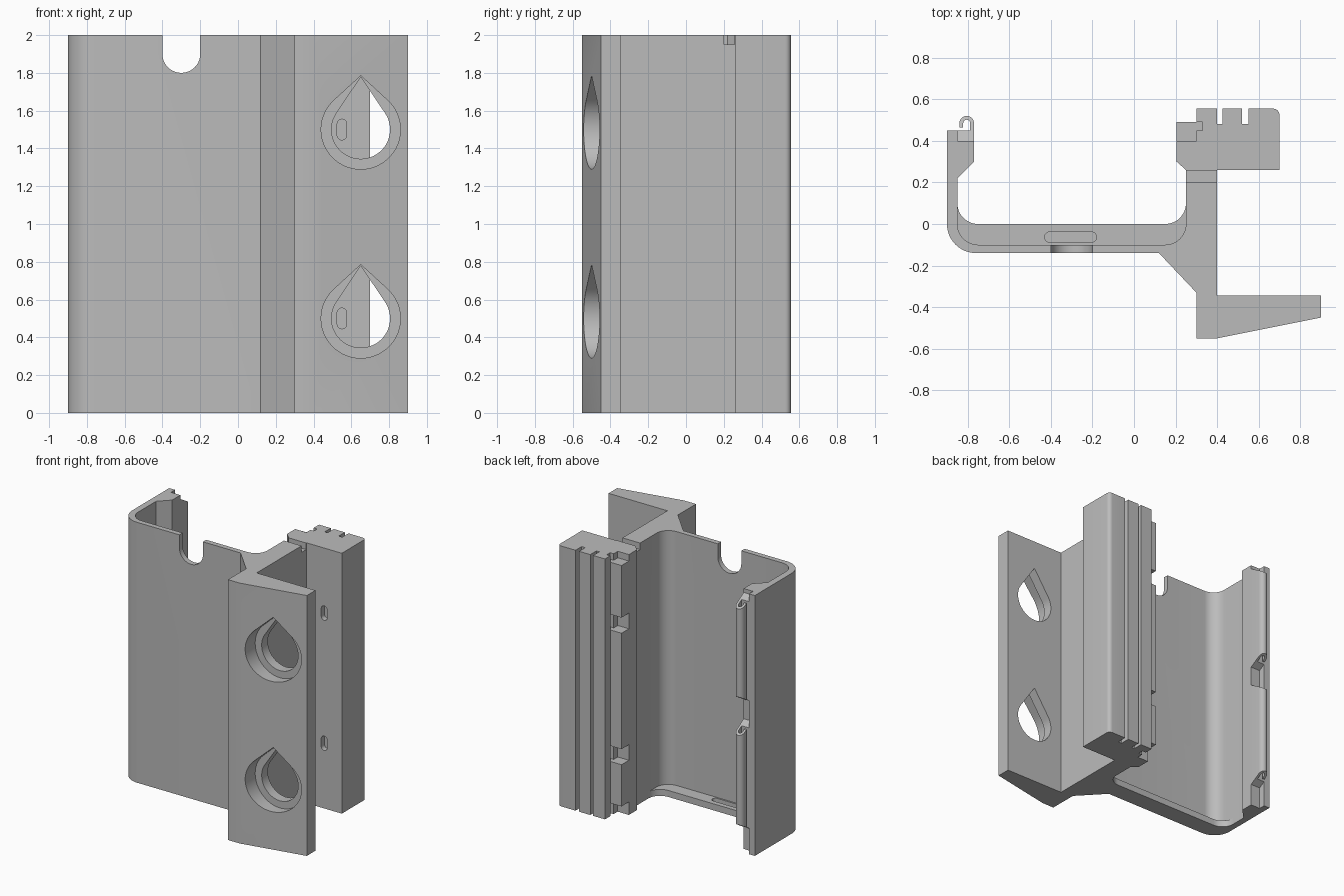
import bpy, bmesh
from math import sin, cos, acos, radians, degrees

cube = bpy.data.objects.get("Cube")
if cube:
    bpy.data.objects.remove(cube, do_unlink=True)

grey = bpy.data.materials.new("plain grey")
grey.use_nodes = True
grey.diffuse_color = (0.5, 0.5, 0.5, 1)
grey.node_tree.nodes["Principled BSDF"].inputs["Base Color"].default_value = (0.5, 0.5, 0.5, 1)


def arc(cx, cy, r, a0, a1, n=12):
    angles = [radians(a0 + (a1 - a0) * i / n) for i in range(n + 1)]
    return [(cx + r * cos(a), cy + r * sin(a)) for a in angles]


def obround(cx, cy, r, half, upright):
    """Slot outline with round ends."""
    if upright:
        return arc(cx, cy + half, r, 0, 180) + arc(cx, cy - half, r, 180, 360)
    return arc(cx + half, cy, r, -90, 90) + arc(cx - half, cy, r, 90, 270)


def teardrop(cx, cz, r, tip):
    t = degrees(acos(r / tip))
    return arc(cx, cz, r, 90 + t, 450 - t, 40) + [(cx, cz + tip)]


def prism(name, outline, lo, hi, axis="z", slope=0.0, base=0.0):
    """Extrude an outline along z or y; slope slants the two ends."""
    bm = bmesh.new()

    def ring(level, lean):
        if axis == "y":
            return [bm.verts.new((a, level, b)) for a, b in outline]
        return [bm.verts.new((a, b, level + lean * (b - base))) for a, b in outline]

    low, high = ring(lo, slope), ring(hi, -slope)
    bm.faces.new(low)
    bm.faces.new(high)
    n = len(outline)
    for i in range(n):
        j = (i + 1) % n
        bm.faces.new((low[i], low[j], high[j], high[i]))
    bmesh.ops.recalc_face_normals(bm, faces=bm.faces)
    mesh = bpy.data.meshes.new(name)
    bm.to_mesh(mesh)
    bm.free()
    mesh.materials.append(grey)
    obj = bpy.data.objects.new(name, mesh)
    bpy.context.collection.objects.link(obj)
    return obj


def activate(obj):
    bpy.ops.object.select_all(action="DESELECT")
    obj.select_set(True)
    bpy.context.view_layer.objects.active = obj


def cut(obj, cutter):
    activate(obj)
    mod = obj.modifiers.new("cut", "BOOLEAN")
    mod.operation = "DIFFERENCE"
    mod.solver = "EXACT"
    mod.object = cutter
    bpy.ops.object.modifier_apply(modifier=mod.name)
    bpy.data.objects.remove(cutter, do_unlink=True)


# Extruded rail: channel, web, slanted flange and grooved block
outline = [(-0.9, 0.45)] + arc(-0.76, 0, 0.14, 180, 270)
outline += [(0.12, -0.14), (0.3, -0.33), (0.3, -0.55), (0.4, -0.55), (0.9, -0.45),
            (0.9, -0.345), (0.4, -0.345), (0.4, 0.26), (0.7, 0.26)]
outline += arc(0.67, 0.525, 0.03, 0, 90, 6)
for right, left in ((0.55, 0.52), (0.425, 0.4)):
    outline += [(right, 0.555), (right, 0.48), (left, 0.48), (left, 0.555)]
outline += [(0.3, 0.555), (0.3, 0.49), (0.33, 0.49), (0.33, 0.45), (0.3, 0.45),
            (0.3, 0.4), (0.205, 0.4), (0.205, 0.3), (0.25, 0.26)]
outline += arc(0.15, 0, 0.1, 0, -90) + arc(-0.75, 0, 0.1, 270, 180)
outline += [(-0.85, 0.22), (-0.77, 0.3), (-0.77, 0.4), (-0.85, 0.4), (-0.85, 0.45)]
rail = prism("rail_body", outline, 0, 2)

# Round-bottomed notch in the channel wall
notch = arc(-0.3, 1.9, 0.1, 180, 360, 20) + [(-0.2, 2.1), (-0.4, 2.1)]
cut(rail, prism("notch_cutter", notch, -0.2, -0.05, "y"))

# Small notch across the top of the web
web_notch = [(0.2, 0.2), (0.45, 0.2), (0.45, 0.256), (0.2, 0.256)]
cut(rail, prism("web_cutter", web_notch, 1.95, 2.1))

# Counterbored teardrop holes in the flange and blind slots in the block
for z in (0.5, 1.5):
    cut(rail, prism("bore_cutter", teardrop(0.65, z, 0.21, 0.285), -0.7, -0.42, "y"))
    cut(rail, prism("hole_cutter", teardrop(0.65, z, 0.155, 0.278), -0.7, -0.3, "y"))
    cut(rail, prism("slot_cutter", obround(0.55, z, 0.025, 0.03, True), 0.2, 0.3, "y"))

# Floor ledge inside the channel, with a shallow slot
ledge_outline = arc(-0.75, 0.1, 0.1, 180, 270) + arc(0.15, 0.1, 0.1, 270, 360)
ledge_outline += [(0.26, 0.1), (0.26, 0)] + arc(0.15, 0, 0.11, 0, -90)
ledge_outline += arc(-0.75, 0, 0.11, 270, 180) + [(-0.86, 0.1)]
ledge = prism("floor_ledge", ledge_outline, 0, 0.05)
cut(ledge, prism("ledge_cutter", obround(-0.305, -0.063, 0.025, 0.1, False), 0.02, 0.1))
parts = [rail, ledge]

# Curled hooks on the thin wall
hook = [(-0.85, 0.4), (-0.77, 0.4)] + arc(-0.805, 0.485, 0.035, 0, 180)
hook += [(-0.84, 0.465), (-0.822, 0.465)] + arc(-0.805, 0.485, 0.017, 180, 0, 8)
hook += [(-0.788, 0.45), (-0.85, 0.45)]
for name, lo, hi in (("lower_hook", 0.17, 1.0), ("upper_hook", 1.15, 1.97)):
    parts.append(prism(name, hook, lo, hi, slope=0.6, base=0.4))

# Tongue sections beside the grooved block
tongue = [(0.205, 0.4), (0.3, 0.4), (0.3, 0.45), (0.33, 0.45), (0.33, 0.49), (0.205, 0.49)]
for name, lo, hi in (("lower_tongue", 0.1, 0.42), ("middle_tongue", 0.54, 1.43),
                     ("upper_tongue", 1.55, 1.95)):
    parts.append(prism(name, tongue, lo, hi))

for part in parts:
    activate(part)
    bpy.ops.object.shade_smooth_by_angle(angle=radians(30))
